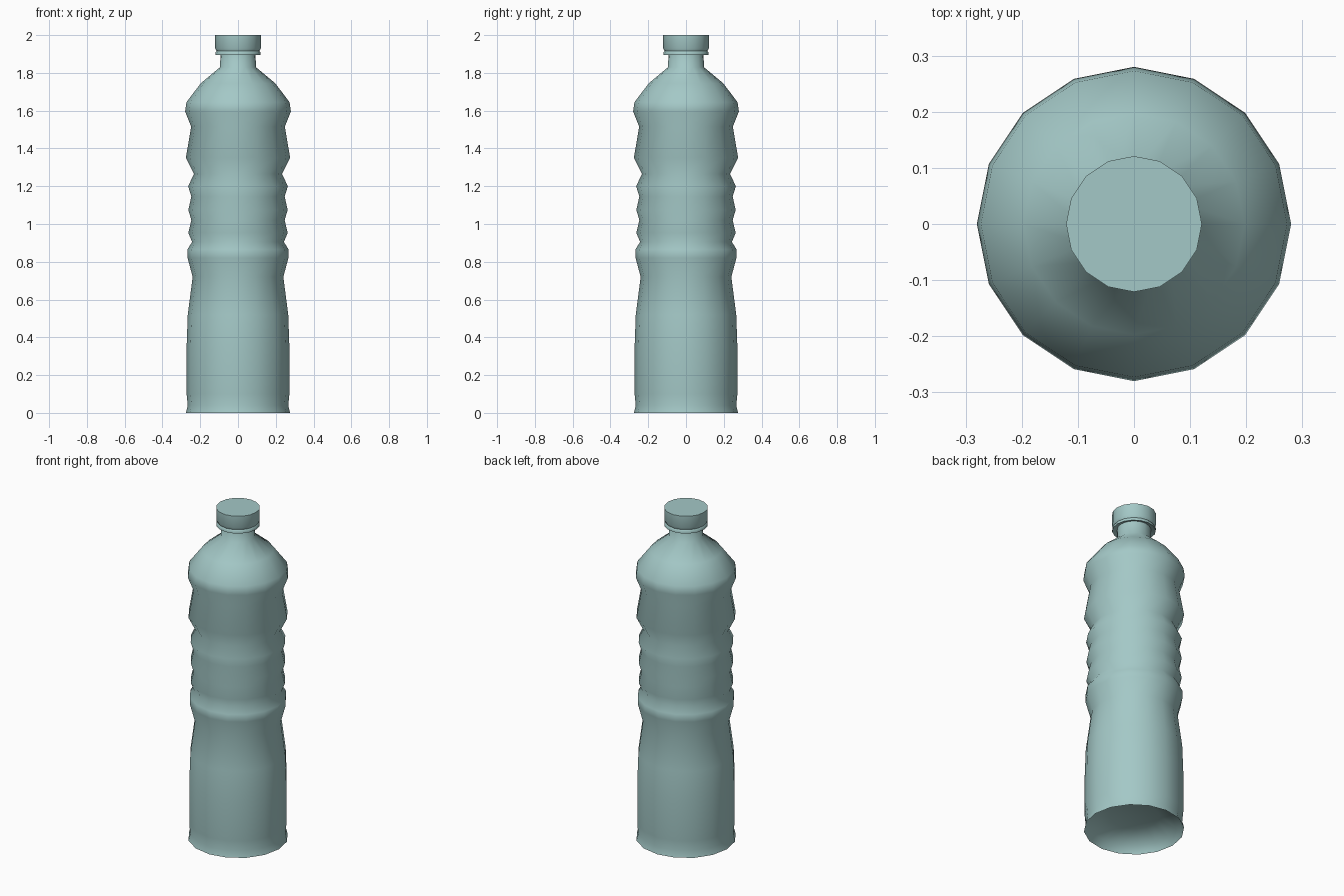
import bpy, bmesh, math

SIDES = 16

if "Cube" in bpy.data.objects:
    bpy.data.objects.remove(bpy.data.objects["Cube"], do_unlink=True)


def make_material(name, color):
    mat = bpy.data.materials.new(name)
    mat.use_nodes = True
    mat.diffuse_color = color
    mat.node_tree.nodes["Principled BSDF"].inputs["Base Color"].default_value = color
    return mat


def lathe(name, profile, mat, sharp_angle):
    """Turn a closed (radius, height) profile around z."""
    bm = bmesh.new()
    verts = [bm.verts.new((r, 0, z)) for r, z in profile]
    edges = [bm.edges.new(pair) for pair in zip(verts, verts[1:])]
    bmesh.ops.spin(bm, geom=verts + edges, cent=(0, 0, 0), axis=(0, 0, 1),
                   angle=math.tau, steps=SIDES, use_duplicate=False)
    bmesh.ops.remove_doubles(bm, verts=bm.verts, dist=0.0005)
    bmesh.ops.recalc_face_normals(bm, faces=bm.faces)
    mesh = bpy.data.meshes.new(name)
    bm.to_mesh(mesh)
    bm.free()
    mesh.materials.append(mat)
    obj = bpy.data.objects.new(name, mesh)
    bpy.context.collection.objects.link(obj)
    bpy.ops.object.select_all(action="DESELECT")
    obj.select_set(True)
    bpy.context.view_layer.objects.active = obj
    bpy.ops.object.shade_smooth_by_angle(angle=math.radians(sharp_angle))
    return obj


plastic = make_material("pale teal plastic", (0.37, 0.58, 0.57, 1))

# Hollow underside, from the centre out to the standing rim
base = [(0, 0.09), (0.14, 0.085), (0.255, 0.045), (0.276, 0)]
# Lower grip and narrow waist
lower = [(0.266, 0.04), (0.272, 0.1), (0.272, 0.35), (0.266, 0.52), (0.24, 0.72)]
# Ribbed middle
ribs = [(0.267, 0.82), (0.268, 0.865), (0.243, 0.905), (0.263, 0.953),
        (0.247, 1.02), (0.263, 1.075), (0.247, 1.145), (0.264, 1.2), (0.233, 1.265)]
# Upper panel, shoulder and neck
upper = [(0.276, 1.35), (0.248, 1.515), (0.28, 1.595), (0.273, 1.645),
         (0.197, 1.745), (0.095, 1.83), (0.092, 1.93), (0, 1.93)]
lathe("bottle_body", base + lower + ribs + upper, plastic, 62)

# Screw cap with a thin ring along its lower edge
cap = [(0, 1.905), (0.092, 1.905), (0.12, 1.895), (0.12, 1.908),
       (0.114, 1.915), (0.121, 1.93), (0.121, 2), (0, 2)]
lathe("screw_cap", cap, plastic, 62)
